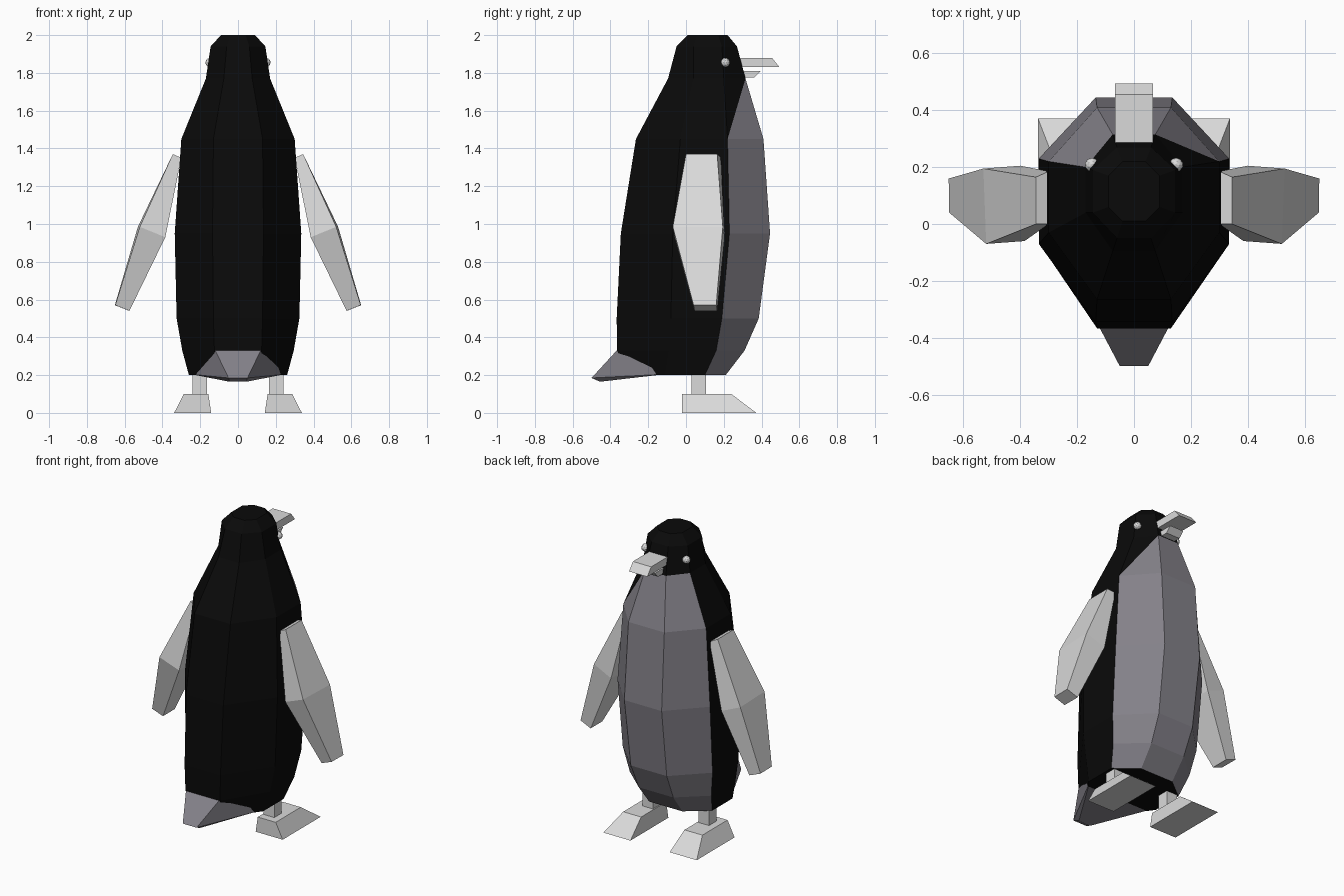
import bpy
import bmesh
from mathutils import Vector

cube = bpy.data.objects.get("Cube")
if cube:
    bpy.data.objects.remove(cube, do_unlink=True)


def material(name, color):
    m = bpy.data.materials.new(name)
    m.use_nodes = True
    rgba = (*color, 1)
    m.diffuse_color = rgba
    bsdf = m.node_tree.nodes["Principled BSDF"]
    bsdf.inputs["Base Color"].default_value = rgba
    bsdf.inputs["Roughness"].default_value = 0.8
    return m


black = material("black", (0.003, 0.003, 0.003))
belly_grey = material("belly grey", (0.23, 0.22, 0.25))
pale_grey = material("pale grey", (0.7, 0.7, 0.7))


def finish(name, bm, *mats):
    bmesh.ops.recalc_face_normals(bm, faces=bm.faces)
    mesh = bpy.data.meshes.new(name)
    bm.to_mesh(mesh)
    bm.free()
    for m in mats:
        mesh.materials.append(m)
    obj = bpy.data.objects.new(name, mesh)
    bpy.context.collection.objects.link(obj)
    return obj


def loft(loops):
    """Skin closed loops of points and cap both ends."""
    bm = bmesh.new()
    rows = [[bm.verts.new(p) for p in loop] for loop in loops]
    n = len(rows[0])
    grid = [[bm.faces.new((a[i], a[(i + 1) % n], b[(i + 1) % n], b[i]))
             for i in range(n)] for a, b in zip(rows, rows[1:])]
    bm.faces.new(rows[0])
    bm.faces.new(rows[-1])
    return bm, rows, grid


def rect(x0, x1, y0, y1, z):
    return [(x0, y0, z), (x1, y0, z), (x1, y1, z), (x0, y1, z)]


def mirrored(loops, side):
    return [[(side * x, y, z) for x, y, z in loop] for loop in loops]


# Body: stacked octagons (z, half width, inner half width, back, side back, side front, front)
rings = [
    (0.20, 0.26, 0.12, -0.30, -0.11, 0.10, 0.21),
    (0.33, 0.295, 0.125, -0.365, -0.09, 0.16, 0.31),
    (0.50, 0.325, 0.13, -0.367, -0.08, 0.19, 0.385),
    (0.95, 0.335, 0.135, -0.345, -0.07, 0.23, 0.445),
    (1.45, 0.30, 0.13, -0.265, -0.03, 0.22, 0.41),
    (1.77, 0.17, 0.075, -0.095, 0.04, 0.20, 0.315),
    (1.94, 0.145, 0.06, -0.05, 0.04, 0.19, 0.27),
    (2.00, 0.09, 0.04, 0.01, 0.06, 0.17, 0.22),
]
loops = []
for z, w, xi, yb, sb, sf, yf in rings:
    half = [(xi, yb, z), (w, sb, z), (w, sf, z), (xi, yf, z)]
    loops.append(half + [(-x, y, z) for x, y, z in reversed(half)])
bm, rows, grid = loft(loops)
# Belly: the three forward faces up to the throat
for band in grid[:5]:
    for face in band[2:5]:
        face.material_index = 1
# One throat corner is cut diagonally between belly and head
bm.faces.remove(grid[4][2])
low, high = rows[4], rows[5]
bm.faces.new((low[2], low[3], high[3])).material_index = 1
bm.faces.new((low[2], high[3], high[2]))
finish("body", bm, black, belly_grey)

# Tail wedge
bm = bmesh.new()
for s in (-1, 1):
    for p in ((0.12, -0.367, 0.33), (0.25, -0.11, 0.205),
              (0.05, -0.50, 0.185), (0.045, -0.455, 0.165)):
        bm.verts.new((s * p[0], p[1], p[2]))
bmesh.ops.convex_hull(bm, input=bm.verts)
bmesh.ops.dissolve_limit(bm, angle_limit=0.02, verts=bm.verts, edges=bm.edges)
finish("tail", bm, belly_grey)

# Beak halves with sloped tips
beak_parts = {
    "upper_beak": (0.066, 1.83, 0.495, 1.88, 0.455),
    "lower_beak": (0.05, 1.775, 0.36, 1.81, 0.395),
}
for name, (w, z0, tip0, z1, tip1) in beak_parts.items():
    bm, _, _ = loft([rect(-w, w, 0.26, tip0, z0), rect(-w, w, 0.26, tip1, z1)])
    finish(name, bm, pale_grey)

# Paired parts
for label, s in (("left", 1), ("right", -1)):
    # Flipper: inner and outer edges at shoulder, elbow and tip
    flipper = [
        [(0.30, 0.0, 1.35), (0.345, 0.0, 1.37), (0.345, 0.165, 1.37), (0.30, 0.185, 1.35)],
        [(0.385, -0.06, 0.93), (0.52, -0.07, 0.985), (0.53, 0.195, 0.985), (0.40, 0.205, 0.93)],
        [(0.575, 0.045, 0.54), (0.65, 0.04, 0.57), (0.652, 0.16, 0.57), (0.575, 0.165, 0.54)],
    ]
    bm, _, _ = loft(mirrored(flipper, s))
    finish(label + "_flipper", bm, pale_grey)

    leg = [rect(0.165, 0.242, 0.03, 0.107, z) for z in (0.09, 0.24)]
    bm, _, _ = loft(mirrored(leg, s))
    finish(label + "_leg", bm, pale_grey)

    foot = [rect(0.142, 0.338, -0.02, 0.372, 0.0), rect(0.157, 0.287, -0.02, 0.24, 0.1)]
    bm, _, _ = loft(mirrored(foot, s))
    finish(label + "_foot", bm, pale_grey)

    bm = bmesh.new()
    bmesh.ops.create_icosphere(bm, subdivisions=2, radius=0.025)
    bmesh.ops.translate(bm, verts=bm.verts, vec=Vector((s * 0.148, 0.208, 1.855)))
    finish(label + "_eye", bm, pale_grey)
